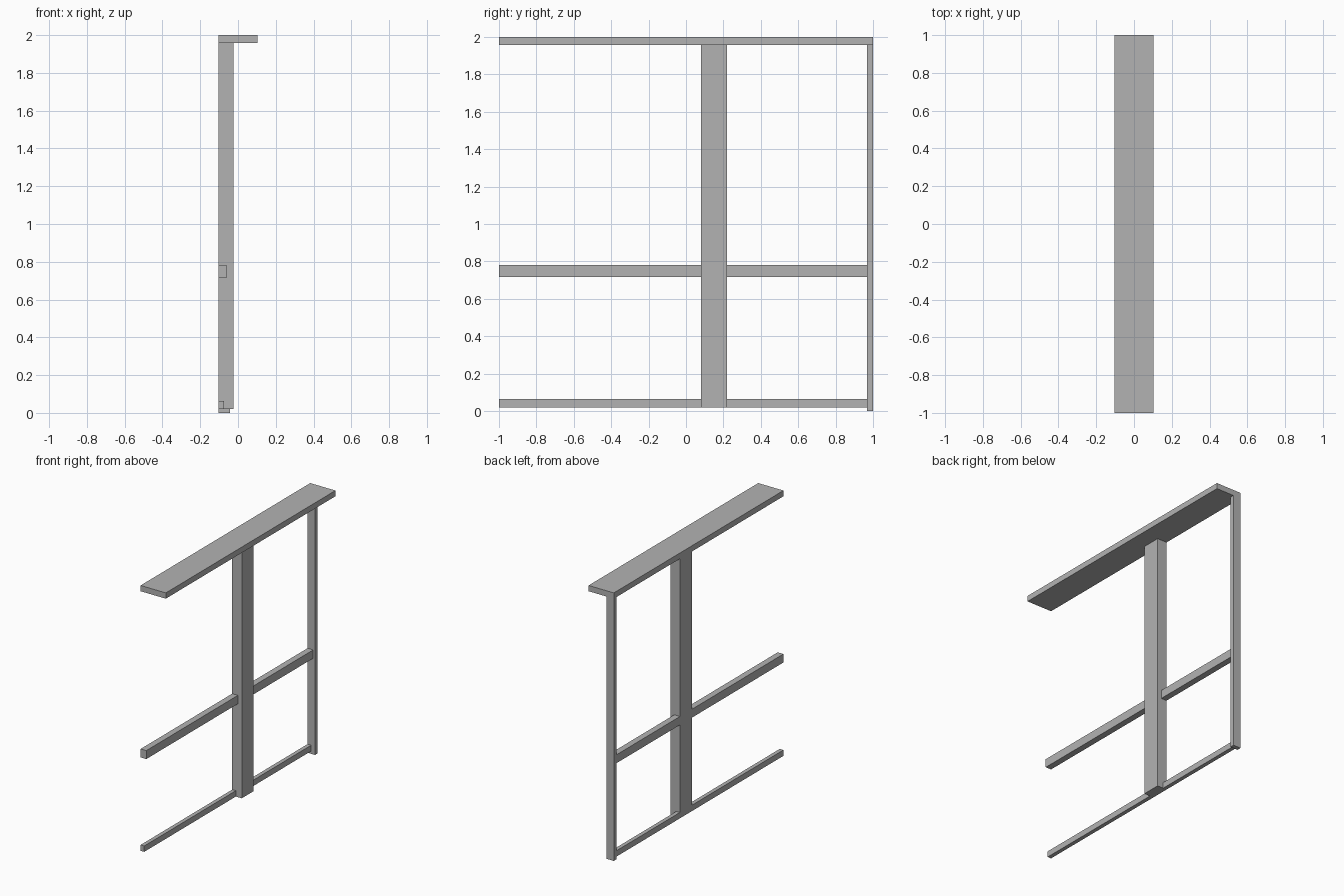
import bpy

if "Cube" in bpy.data.objects:
    bpy.data.objects.remove(bpy.data.objects["Cube"])

# Single flat grey
grey = bpy.data.materials.new("plain_grey")
grey.diffuse_color = (0.45, 0.45, 0.45, 1.0)
grey.use_nodes = True
grey.node_tree.nodes["Principled BSDF"].inputs["Base Color"].default_value = grey.diffuse_color


def box(name, x, y, z):
    """Axis-aligned box from (min, max) ranges."""
    bpy.ops.mesh.primitive_cube_add(size=1)
    ob = bpy.context.object
    ob.name = name
    ob.location = [(a + b) / 2 for a, b in (x, y, z)]
    ob.scale = [b - a for a, b in (x, y, z)]
    bpy.ops.object.transform_apply(location=True, rotation=False, scale=True)
    ob.data.materials.append(grey)
    return ob


BACK = -0.104          # shared flush plane of all parts
UNDER = 1.957          # underside of the top board
POST = (0.08, 0.22)    # y range of the main post
END = 0.968            # inner face of the end post

# Top board
box("top_board", (BACK, 0.104), (-1, 1), (UNDER, 2.0))

# Uprights
box("main_post", (BACK, -0.025), POST, (0.02, UNDER))
box("end_post", (BACK, -0.042), (END, 1), (0, UNDER))

# Horizontal rails, each split in two by the main post
for name, front, z in (("middle_rail", -0.057, (0.717, 0.78)),
                       ("bottom_rail", -0.074, (0.02, 0.064))):
    box(name + "_long", (BACK, front), (-1, POST[0]), z)
    box(name + "_short", (BACK, front), (POST[1], END), z)
